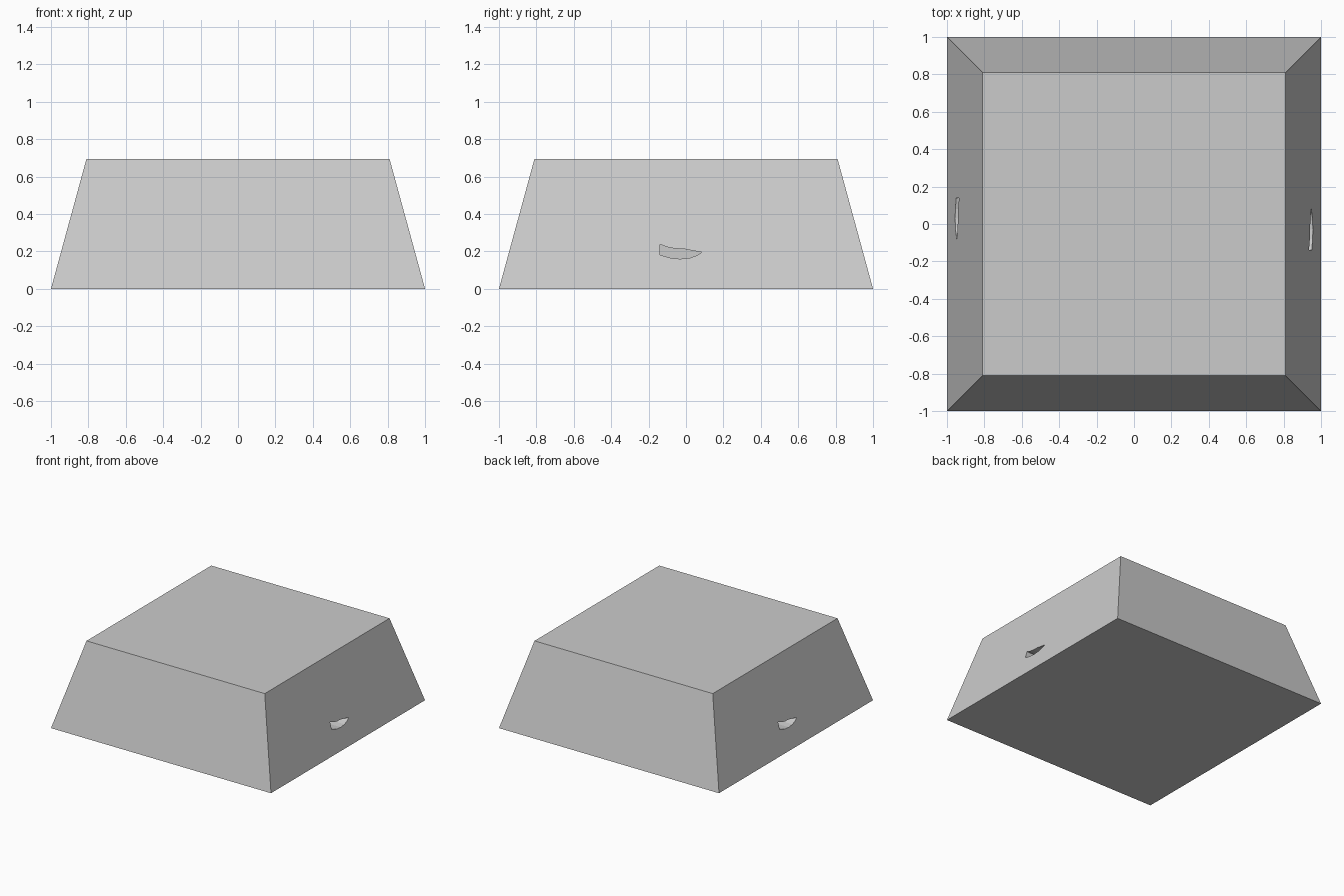
import bpy, bmesh
from mathutils import Matrix

if "Cube" in bpy.data.objects:
    bpy.data.objects.remove(bpy.data.objects["Cube"])


def make_object(name, bm):
    bmesh.ops.recalc_face_normals(bm, faces=bm.faces)
    mesh = bpy.data.meshes.new(name)
    bm.to_mesh(mesh)
    bm.free()
    obj = bpy.data.objects.new(name, mesh)
    bpy.context.collection.objects.link(obj)
    return obj


# tapered block body
HEIGHT, TOP = 0.695, 0.81
bm = bmesh.new()
bmesh.ops.create_cube(bm, size=2)
for v in bm.verts:
    if v.co.z > 0:
        v.co = (v.co.x * TOP, v.co.y * TOP, HEIGHT)
    else:
        v.co.z = 0
body = make_object("tapered_block", bm)

# curved grip recess outline (y, z)
grip = [(-0.14, 0.238), (-0.10, 0.223), (-0.06, 0.215), (-0.01, 0.213),
        (0.04, 0.203), (0.085, 0.195), (0.055, 0.177), (0.02, 0.165),
        (-0.03, 0.16), (-0.08, 0.164), (-0.14, 0.182)]
DEPTH = 0.12

# one grip recess on each side, the second turned half way round
for side, angle in (("right", 0), ("left", 3.14159265)):
    bm = bmesh.new()
    inner = 0.945 - DEPTH
    face = bm.faces.new([bm.verts.new((inner, y, z)) for y, z in grip])
    ext = bmesh.ops.extrude_face_region(bm, geom=[face])
    moved = [g for g in ext["geom"] if isinstance(g, bmesh.types.BMVert)]
    bmesh.ops.translate(bm, verts=moved, vec=(0.3, 0, 0))
    bmesh.ops.transform(bm, matrix=Matrix.Rotation(angle, 4, 'Z'), verts=bm.verts)
    cutter = make_object(side + "_grip_cutter", bm)
    cutter.hide_render = True
    cutter.hide_viewport = False
    cutter.display_type = 'WIRE'
    mod = body.modifiers.new(side + "_grip", 'BOOLEAN')
    mod.operation = 'DIFFERENCE'
    mod.solver = 'EXACT'
    mod.object = cutter

# bake the recesses into the body and drop the cutters
bpy.context.view_layer.update()
baked = bpy.data.meshes.new_from_object(
    body.evaluated_get(bpy.context.evaluated_depsgraph_get()))
body.modifiers.clear()
body.data = baked
for obj in [o for o in bpy.data.objects if o.name.endswith("_cutter")]:
    bpy.data.objects.remove(obj)
